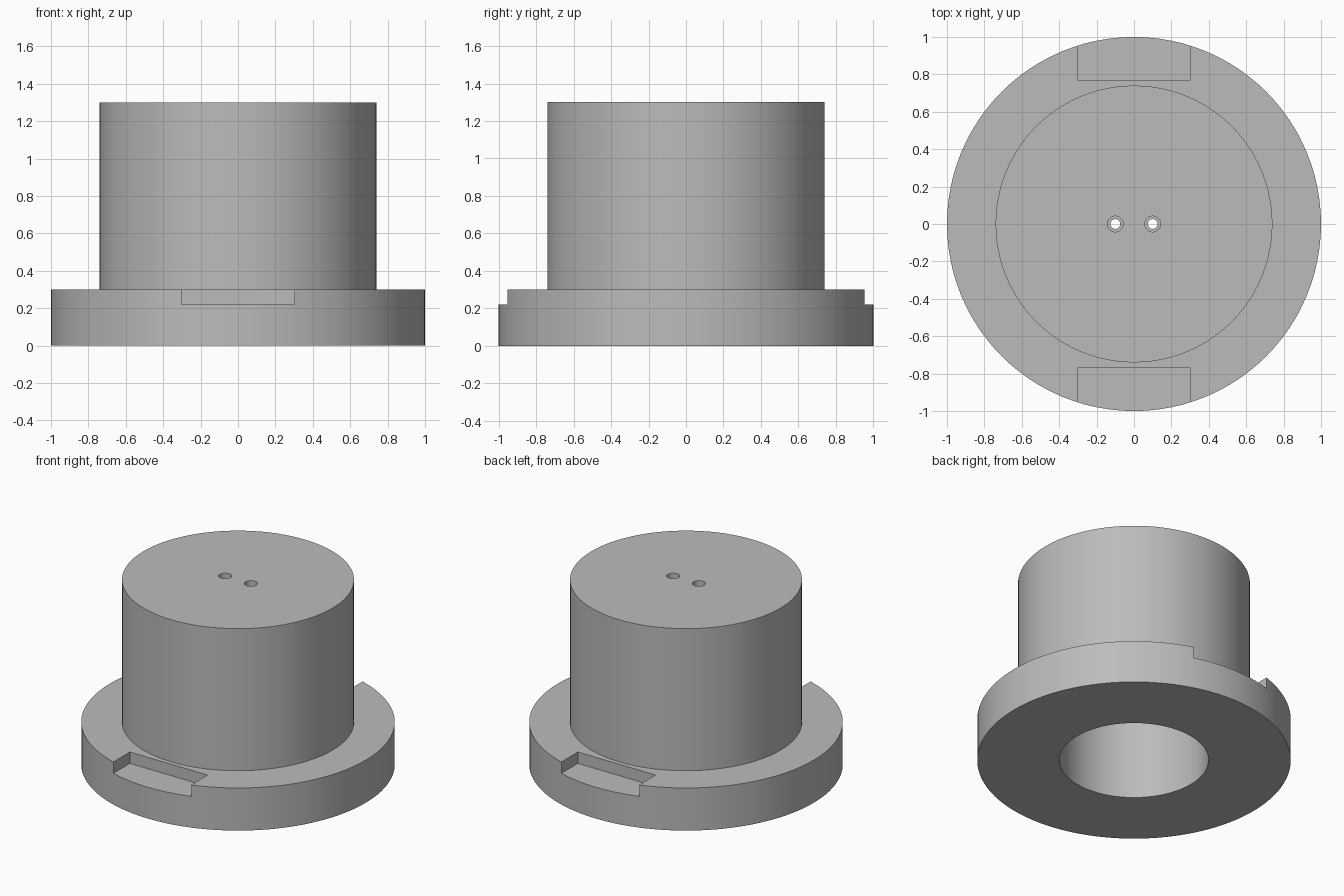
import bpy
import math

cube = bpy.data.objects.get("Cube")
if cube:
    bpy.data.objects.remove(cube, do_unlink=True)

grey = bpy.data.materials.new("plain grey")
grey.use_nodes = True
colour = (0.5, 0.5, 0.5, 1)
grey.diffuse_color = colour
grey.node_tree.nodes["Principled BSDF"].inputs["Base Color"].default_value = colour


def lathe(name, profile, x=0, segments=96):
    """Closed solid turned around a vertical axis; profile is (radius, z) from axis to axis."""
    verts, rings, faces = [], [], []
    for r, z in profile:
        n = segments if r else 1
        rings.append(range(len(verts), len(verts) + n))
        for i in range(n):
            a = math.tau * i / segments
            verts.append((x + r * math.cos(a), r * math.sin(a), z))
    for low, high in zip(rings, rings[1:]):
        for i in range(segments):
            j = (i + 1) % segments
            if len(low) == 1:
                faces.append((low[0], high[j], high[i]))
            elif len(high) == 1:
                faces.append((low[i], low[j], high[0]))
            else:
                faces.append((low[i], low[j], high[j], high[i]))
    mesh = bpy.data.meshes.new(name)
    mesh.from_pydata(verts, [], faces)
    mesh.materials.append(grey)
    obj = bpy.data.objects.new(name, mesh)
    bpy.context.collection.objects.link(obj)
    return obj


# Flanged body with a blind bore open at the bottom
body = lathe("flanged_body", [(0, 1.1), (0.475, 1.1), (0.475, 0), (1, 0),
                              (1, 0.3), (0.74, 0.3), (0.74, 1.3), (0, 1.3)])

cutters = []
for side, s in (("left", 1), ("right", -1)):
    # Small stepped wire holes through the top
    cutters.append(lathe(side + "_hole_cutter",
                         [(0, 1.0), (0.026, 1.0), (0.026, 1.2), (0.042, 1.2),
                          (0.042, 1.4), (0, 1.4)], x=0.1 * s, segments=32))

for side, s in (("back", 1), ("front", -1)):
    # Rectangular notches in the flange rim
    bpy.ops.mesh.primitive_cube_add(size=1, location=(0, s * 0.985, 0.32))
    notch = bpy.context.object
    notch.name = side + "_notch_cutter"
    notch.scale = (0.606, 0.43, 0.2)
    notch.data.materials.append(grey)
    cutters.append(notch)

for cutter in cutters:
    cutter.hide_render = True
    cutter.hide_set(True)
    cut = body.modifiers.new(cutter.name, "BOOLEAN")
    cut.operation = "DIFFERENCE"
    cut.solver = "EXACT"
    cut.object = cutter

# Apply the cuts, then smooth the round walls and keep the rims sharp
bpy.ops.object.select_all(action="DESELECT")
bpy.context.view_layer.objects.active = body
body.select_set(True)
for modifier in list(body.modifiers):
    bpy.ops.object.modifier_apply(modifier=modifier.name)
for cutter in cutters:
    bpy.data.objects.remove(cutter, do_unlink=True)
bpy.ops.object.shade_smooth_by_angle(angle=math.radians(30))
